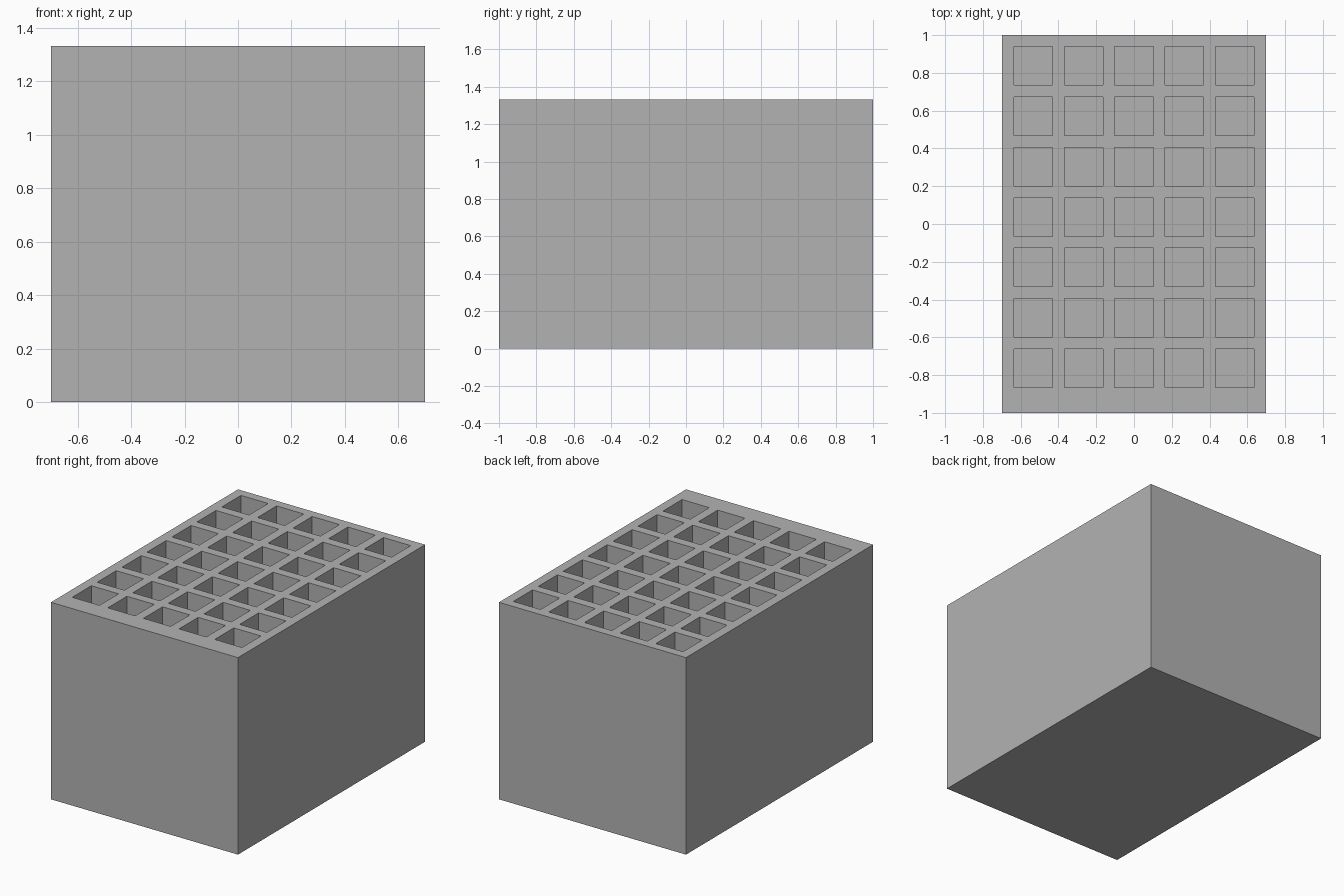
import bpy
import bmesh

cube = bpy.data.objects.get("Cube")
if cube:
    bpy.data.objects.remove(cube, do_unlink=True)

WIDTH, LENGTH, HEIGHT = 1.4, 2.0, 1.333
COLS, ROWS = 5, 7
PITCH, HOLE = 0.2667, 0.204
BACK_ROW_Y = 0.837
FLOOR = 0.067

# Single matte grey
grey = bpy.data.materials.new("grey")
grey.use_nodes = True
colour = (0.45, 0.45, 0.45, 1)
grey.diffuse_color = colour
grey.node_tree.nodes["Principled BSDF"].inputs["Base Color"].default_value = colour


def pairs(centres, low, high):
    """Edges of the block and of every hole along one axis."""
    edges = [low]
    for c in centres:
        edges += [c - HOLE / 2, c + HOLE / 2]
    return edges + [high]


xs = pairs([(i - (COLS - 1) / 2) * PITCH for i in range(COLS)], -WIDTH / 2, WIDTH / 2)
ys = pairs([BACK_ROW_Y - i * PITCH for i in reversed(range(ROWS))], -LENGTH / 2, LENGTH / 2)

# Top plate as a grid whose odd cells are the hole openings
bm = bmesh.new()
grid = [[bm.verts.new((x, y, HEIGHT)) for y in ys] for x in xs]
openings = []
for i in range(len(xs) - 1):
    for j in range(len(ys) - 1):
        face = bm.faces.new((grid[i][j], grid[i + 1][j], grid[i + 1][j + 1], grid[i][j + 1]))
        if i % 2 and j % 2:
            openings.append(face)

# Outer walls and base
rim = [e for e in bm.edges if e.is_boundary]
walls = bmesh.ops.extrude_edge_only(bm, edges=rim)["geom"]
for v in walls:
    if isinstance(v, bmesh.types.BMVert):
        v.co.z = 0
bmesh.ops.holes_fill(bm, edges=[e for e in bm.edges if e.is_boundary], sides=0)

# Sink each opening into a square pocket
pockets = bmesh.ops.extrude_discrete_faces(bm, faces=openings)["faces"]
for face in pockets:
    for v in face.verts:
        v.co.z = FLOOR

# Merge coplanar faces and orient outward
bmesh.ops.dissolve_limit(bm, angle_limit=0.01, verts=bm.verts, edges=bm.edges)
bmesh.ops.recalc_face_normals(bm, faces=bm.faces)

mesh = bpy.data.meshes.new("holder_block")
bm.to_mesh(mesh)
bm.free()
mesh.materials.append(grey)
block = bpy.data.objects.new("holder_block", mesh)
bpy.context.collection.objects.link(block)
